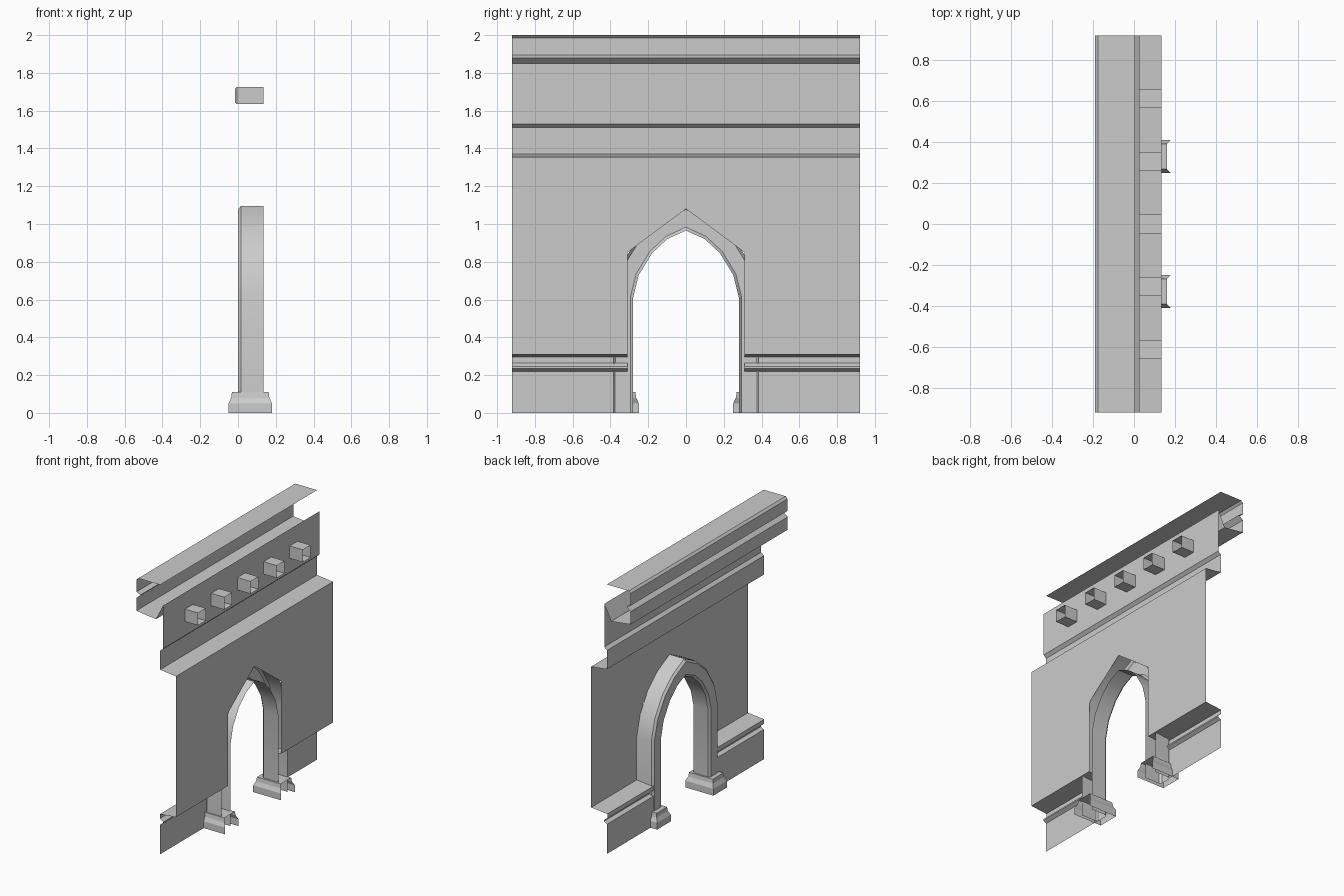
import bpy, bmesh, math

cube = bpy.data.objects.get("Cube")
if cube:
    bpy.data.objects.remove(cube)

stone = bpy.data.materials.new("grey_stone")
stone.use_nodes = True
GREY = (0.6, 0.6, 0.6, 1)
stone.diffuse_color = GREY
stone.node_tree.nodes["Principled BSDF"].inputs["Base Color"].default_value = GREY

HALF = 0.92       # half length of the wall
DOOR = 0.31       # half width of the opening in the wall
BACK = 0.135      # x of the main wall sheet


def finish(name, bm, smooth=False):
    bmesh.ops.remove_doubles(bm, verts=bm.verts, dist=0.0005)
    bmesh.ops.recalc_face_normals(bm, faces=bm.faces)
    mesh = bpy.data.meshes.new(name)
    bm.to_mesh(mesh)
    bm.free()
    mesh.materials.append(stone)
    obj = bpy.data.objects.new(name, mesh)
    bpy.context.collection.objects.link(obj)
    if smooth:
        bpy.ops.object.select_all(action='DESELECT')
        obj.select_set(True)
        bpy.context.view_layer.objects.active = obj
        bpy.ops.object.shade_smooth_by_angle(angle=math.radians(32))
    return obj


def face(bm, points):
    bm.faces.new([bm.verts.new(p) for p in points])


def loft(bm, rows):
    """Skin a grid of point rows with quads."""
    grid = [[bm.verts.new(p) for p in row] for row in rows]
    for a, b in zip(grid, grid[1:]):
        for i in range(len(a) - 1):
            bm.faces.new((a[i], a[i + 1], b[i + 1], b[i]))


def extrude_profile(name, profile, spans):
    """Sweep an (x, z) profile along y over each span."""
    bm = bmesh.new()
    for y0, y1 in spans:
        loft(bm, [[(x, y, z) for x, z in profile] for y in (y0, y1)])
    return finish(name, bm)


# Upper wall: cornice with groove, frieze, and sloping ledge down to the main wall
extrude_profile("cornice_and_frieze", [
    (0.005, 2.0), (-0.175, 2.0), (-0.19, 1.985), (-0.19, 1.895), (-0.157, 1.88),
    (-0.19, 1.85), (-0.19, 1.755), (-0.03, 1.735), (0.027, 1.85),
    (0.027, 1.53), (0.005, 1.51), (0.005, 1.37), (BACK, 1.355)], [(-HALF, HALF)])

# Plinth with grooved moulding on both sides of the opening
extrude_profile("plinth", [
    (BACK, 0.31), (0.002, 0.297), (0.002, 0.265), (0.03, 0.245),
    (0.03, 0.235), (0.005, 0.22), (0.005, 0)], [(-HALF, -DOOR), (DOOR, HALF)])

# Main wall sheet with a gabled opening
bm = bmesh.new()
for s in (-1, 1):
    for outline in (
            [(DOOR, 0.31), (HALF, 0.31), (HALF, 0.85), (DOOR, 0.85)],
            [(DOOR, 0.85), (HALF, 0.85), (HALF, 1.355), (0, 1.355), (0, 1.08)]):
        face(bm, [(BACK, s * y, z) for y, z in outline])
finish("main_wall", bm)

# Pointed arch surround: channel section swept between inner and outer curves
inner = [(0.28, 0), (0.28, 0.61), (0.25, 0.73), (0.18, 0.845), (0.1, 0.92), (0, 0.965)]
outer = [(0.385, 0), (0.385, 0.63), (0.345, 0.78), (0.255, 0.925), (0.14, 1.025), (0, 1.095)]
section = [(0, BACK), (0, 0.015), (0.14, 0), (0.86, 0), (1, 0.015), (1, BACK)]
bm = bmesh.new()
for s in (-1, 1):
    loft(bm, [[(x, s * (a + (c - a) * t), b + (d - b) * t) for t, x in section]
              for (a, b), (c, d) in zip(inner, outer)])
finish("arch_surround", bm, smooth=True)

# Column bases: stepped blocks, open at the bottom and on the wall side
for side, s in (("left", 1), ("right", -1)):
    bm = bmesh.new()
    rows = []
    for z, inset in ((0, 0), (0.05, 0), (0.08, 0.014), (0.11, 0.018)):
        x0, x1, y0, y1 = -0.05 + inset, 0.18 - inset, 0.25 + inset, 0.41 - inset
        rows.append([(x1, s * y0, z), (x0, s * y0, z), (x0, s * y1, z), (x1, s * y1, z)])
    loft(bm, rows)
    face(bm, rows[-1])
    finish("column_base_" + side, bm)

# Row of square beam ends through the frieze, chamfered and capped on one end
for k in range(-2, 3):
    bm = bmesh.new()
    rows = []
    for x, r in ((BACK, 0.046), (-0.005, 0.046), (-0.015, 0.038)):
        rows.append([(x, k * 0.307 + r * a, 1.68 + r * b)
                     for a, b in ((-1, -1), (1, -1), (1, 1), (-1, 1), (-1, -1))])
    loft(bm, rows)
    face(bm, rows[-1][:4])
    finish("beam_end_%d" % (k + 3), bm)
